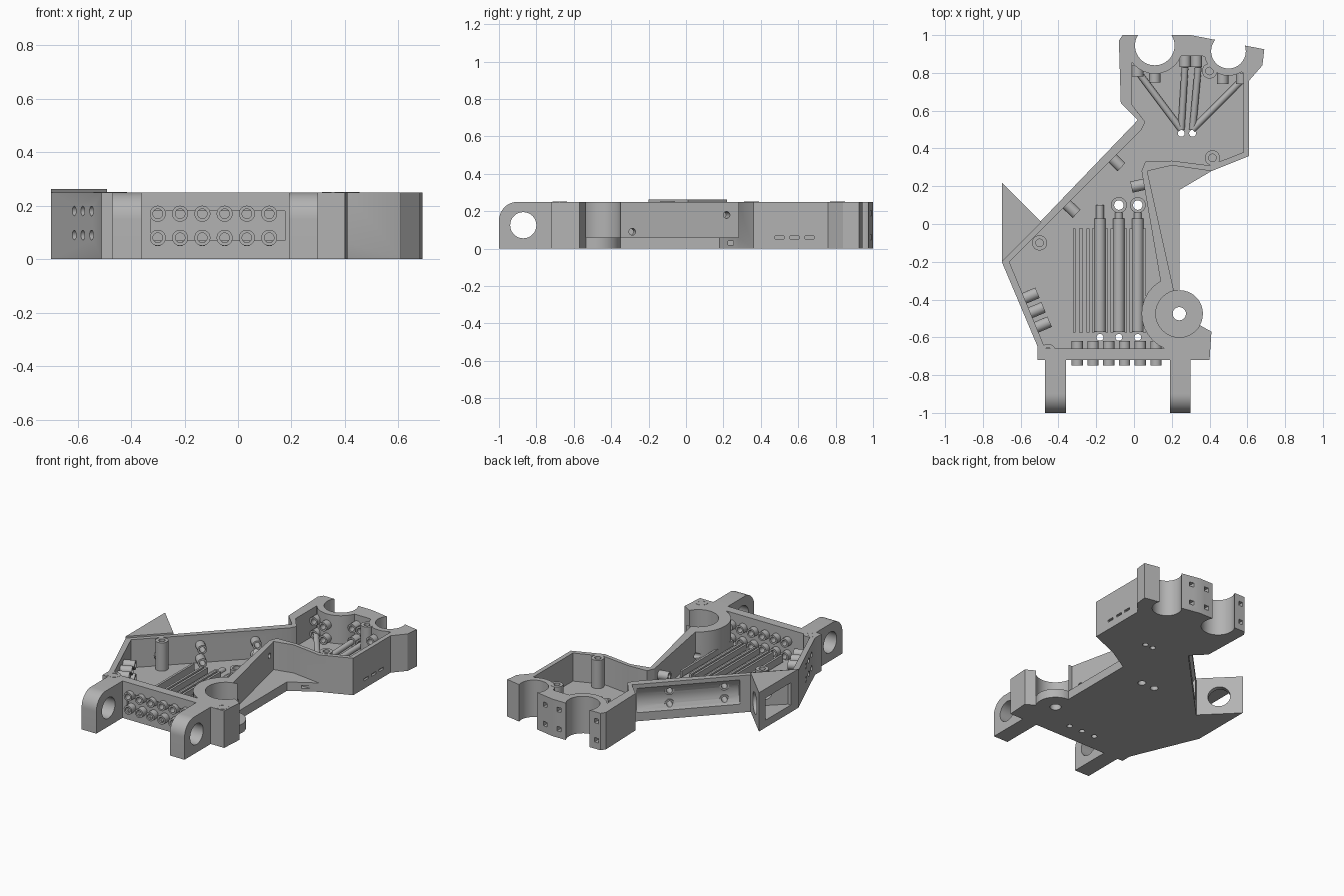
import bpy, bmesh
from math import sin, cos, tau, radians
from mathutils import Vector

cube = bpy.data.objects.get("Cube")
if cube:
    bpy.data.objects.remove(cube, do_unlink=True)

grey = bpy.data.materials.new("plain grey")
grey.use_nodes = True
grey.diffuse_color = (.45, .45, .45, 1)
grey.node_tree.nodes["Principled BSDF"].inputs["Base Color"].default_value = grey.diffuse_color

HEIGHT, FLOOR, ABOVE, BELOW = .25, .06, .4, -.1
LOW, HIGH = .09, .18
LEVELS = (LOW, HIGH)
PIPE, BORE = .03, .018


def loft(name, rings, closed=False):
    """Skin a list of rings, capped at the ends or closed into a tube."""
    bm = bmesh.new()
    rows = [[bm.verts.new(point) for point in ring] for ring in rings]
    pairs = list(zip(rows, rows[1:]))
    if closed:
        pairs.append((rows[-1], rows[0]))
    else:
        bm.faces.new(rows[0])
        bm.faces.new(rows[-1])
    for lower, upper in pairs:
        for i in range(len(lower)):
            bm.faces.new((lower[i - 1], lower[i], upper[i], upper[i - 1]))
    bmesh.ops.recalc_face_normals(bm, faces=bm.faces[:])
    mesh = bpy.data.meshes.new(name)
    bm.to_mesh(mesh)
    bm.free()
    mesh.materials.append(grey)
    part = bpy.data.objects.new(name, mesh)
    bpy.context.collection.objects.link(part)
    return part


def prism(name, outline, bottom, top):
    return loft(name, [[(x, y, z) for x, y in outline] for z in (bottom, top)])


def box(name, center, size):
    """Block from its centre and full size."""
    center, half = Vector(center), Vector(size) / 2
    low, high = center - half, center + half
    corners = [(low.x, low.y), (high.x, low.y), (high.x, high.y), (low.x, high.y)]
    return prism(name, corners, low.z, high.z)


def rod(name, start, end, radius, hole=0, sides=32):
    """Cylinder between two points, or a tube when a hole radius is given."""
    start, end = Vector(start), Vector(end)
    across = (end - start).orthogonal().normalized()
    other = (end - start).normalized().cross(across)

    def ring(center, r):
        angles = [tau * i / sides for i in range(sides)]
        return [center + across * r * cos(a) + other * r * sin(a) for a in angles]

    rings = [ring(start, radius), ring(end, radius)]
    if hole:
        rings += [ring(end, hole), ring(start, hole)]
    return loft(name, rings, closed=bool(hole))


def post(name, spot, bottom, top, radius, hole=0):
    return rod(name, (*spot, bottom), (*spot, top), radius, hole)


def cut(target, cutter):
    modifier = target.modifiers.new("cut", 'BOOLEAN')
    modifier.operation, modifier.solver, modifier.object = 'DIFFERENCE', 'EXACT', cutter
    bpy.context.view_layer.objects.active = target
    bpy.ops.object.modifier_apply(modifier=modifier.name)
    bpy.data.objects.remove(cutter, do_unlink=True)


def beside(wall, along, offset, z):
    """Point at a fraction along a wall, moved sideways from it."""
    start, end = Vector(wall[0]), Vector(wall[1])
    run = (end - start).normalized()
    spot = start.lerp(end, along) + Vector((run.y, -run.x)) * offset
    return (*spot, z)


# Shared corners and centres
heel, corner, neck = (-.51, -.65), (-.7, -.2), (.02, .55)
hip, waist, elbow = (.21, -.35), (.07, .28), (.41, .28)
slanted_wall, side_wall, inner_wall = (corner, neck), (heel, corner), (hip, waist)
socket, large_claw, small_claw = (.24, -.475), (.11, .945), (.5, .915)

# Body shell
body = prism("body_tray", [
    (-.51, -.72), (.4, -.72), (.41, -.57), socket, (.24, .18), elbow, (.61, .36), (.61, .76),
    (.68, .84), (.69, .925), (.3, 1), (-.06, 1), (-.08, .97), (-.07, .64), neck, corner, heel],
    0, HEIGHT)

# Pocket, which leaves round walls around the socket and claws
pocket = prism("pocket", [
    (-.47, -.66), (.2, -.66), (.14, -.3), (.04, .28), (.06, .33), (.2, .335), (.4, .31),
    (.58, .38), (.58, .8), (.36, .89), (-.01, .89), (-.01, .63), (.06, .54), (.04, .5), (-.66, -.2)],
    FLOOR, ABOVE)
for spot, radius in ((socket, .2), (large_claw, .15), (small_claw, .13)):
    cut(pocket, post("kept_wall", spot, BELOW, 1, radius))
cut(body, pocket)

# Low outer ledge
cut(body, prism("ledge", [hip, waist, (.2, .31), elbow, (.5, -.35)], FLOOR, ABOVE))

# Open claws and the round socket
cut(body, post("claw_opening", large_claw, BELOW, ABOVE, .105))
cut(body, post("claw_opening", small_claw, BELOW, ABOVE, .092))
cut(body, post("socket_opening", socket, FLOOR, ABOVE, .125))
cut(body, post("socket_bore", socket, BELOW, ABOVE, .035))
post("socket_floor", socket, 0, FLOOR, .125, .035)

# Concave groove outside the slanted wall
cut(body, rod("groove", beside(slanted_wall, .35, -.1, .14), beside(slanted_wall, .97, -.1, .14), .13))

# Hollow wing with round passages and a lid
wing_outline = [corner, (-.49, .01), (-.7, .22)]
wing = prism("wing", wing_outline, 0, HEIGHT)
cut(wing, prism("window", [(-.8, -.12), (-.68, -.12), (-.54, .01), (-.68, .15), (-.8, .15)], .05, .2))
cut(wing, rod("passage", (-.66, .05, .125), (-.5, .21, .125), .07))
for part in (body, wing):
    cut(part, rod("passage", (-.62, .02, .13), (-.5, -.1, .13), .04))
prism("wing_lid", wing_outline, HEIGHT, HEIGHT + .012)

# Front legs with a rounded upper corner and a cross bore
for name, x in (("right_leg", -.415), ("left_leg", .245)):
    leg = box(name, (x, -.86, HEIGHT / 2), (.11, .28, HEIGHT))
    edges = [e.index for e in leg.data.edges
             if all(leg.data.vertices[v].co.y < -.9 and leg.data.vertices[v].co.z > LOW for v in e.vertices)]
    bm = bmesh.new()
    bm.from_mesh(leg.data)
    bm.edges.ensure_lookup_table()
    bmesh.ops.bevel(bm, geom=[bm.edges[i] for i in edges], offset=.1, segments=12,
                    profile=.5, affect='EDGES')
    bm.to_mesh(leg.data)
    bm.free()
    cut(leg, rod("leg_bore", (x - 1, -.87, .125), (x + 1, -.87, .125), .07))

# Front panel with two rows of connectors and pegs beneath
cut(body, box("front_recess", (-.075, -.75, .125), (.5, LOW, .11)))
for column in range(6):
    x = -.3 + column / 12
    for z in LEVELS:
        rod("front_connector", (x, -.75, z - .01), (x, -.62, z - .01), PIPE, BORE)
    box("connector_peg", (x, -.72, FLOOR), (.02, .04, .02))

# Connectors that pass through the side walls
for wall, places in ((side_wall, (.2, .37, .54)), (slanted_wall, (.44, .77))):
    for along in places:
        for z in LEVELS:
            cut(body, rod("bore", beside(wall, along, -.1, z), beside(wall, along, .1, z), BORE))
            rod("wall_connector", beside(wall, along, .02, z), beside(wall, along, .11, z), PIPE, BORE)
for along, z in ((.1, LOW), (.9, HIGH)):
    cut(body, rod("bore", beside(inner_wall, along, -.1, z), beside(inner_wall, along, .1, z), BORE))
rod("inner_connector", beside(inner_wall, .9, -.1, HIGH), beside(inner_wall, .9, 0, HIGH), PIPE, BORE)

# Slots and small square holes on the outer faces
for y in (.5, .58, .66):
    cut(body, box("side_slot", (.61, y, FLOOR), (.03, .05, .015)))
cut(body, box("ledge_slot", (.35, .24, .03), (.2, .03, .02)))
for x in (-.03, .25, .36):
    for z in (FLOOR, .19):
        cut(body, box("back_hole", (x, 1, z), (PIPE, .1, PIPE)))

# Back bay connectors and the thin pipes that fan out to them
for x, y in ((.11, .78), (.47, .77), (.27, .86), (.33, .86), (.02, .81), (.57, .77)):
    for z in LEVELS:
        rod("bay_connector", (x, y - PIPE, z), (x, y + PIPE, z), PIPE, BORE)
for start, end in ((.25, (.01, .82)), (.25, (.27, .83)), (.31, (.34, .83)), (.31, (.58, .77))):
    rod("bay_pipe", (start, .5, FLOOR), (*end, LOW), BORE)
    cut(body, post("drill", (start, .48), BELOW, LOW, BORE))

# Long cartridges between rails on the floor
for lane in range(4):
    x = -.28 + lane / 10
    for side in (-1, 1):
        box("rail", (x + side * .036, -.3, LOW), (.015, .55, .05))
    if lane == 0:
        box("rail_rib", (x, -.3, FLOOR), (.02, .55, .04))
        continue
    rod("cartridge", (x, -.57, FLOOR), (x, .03, FLOOR), PIPE)
    rod("cartridge_nozzle", (x, 0, FLOOR), (x, .1 if lane == 1 else .06, FLOOR), .02)
    cut(body, post("drill", (x, -.6), BELOW, LOW, BORE))
    if lane > 1:
        cut(body, post("drill", (x, .1), BELOW, LOW, PIPE))
        post("floor_ring", (x, .1), 0, .1, .042, .025)

# Screw posts
for spot in ((-.5, -.1), (.415, .35), (.4, .81), (-.455, -.675), (.355, -.675)):
    post("screw_post", spot, PIPE, HEIGHT + .001, .04, .02)

# Smooth the round surfaces and keep the edges sharp
bpy.ops.object.select_all(action='DESELECT')
for part in bpy.context.scene.objects:
    if part.type == 'MESH':
        part.select_set(True)
bpy.context.view_layer.objects.active = body
bpy.ops.object.shade_smooth_by_angle(angle=radians(30))
